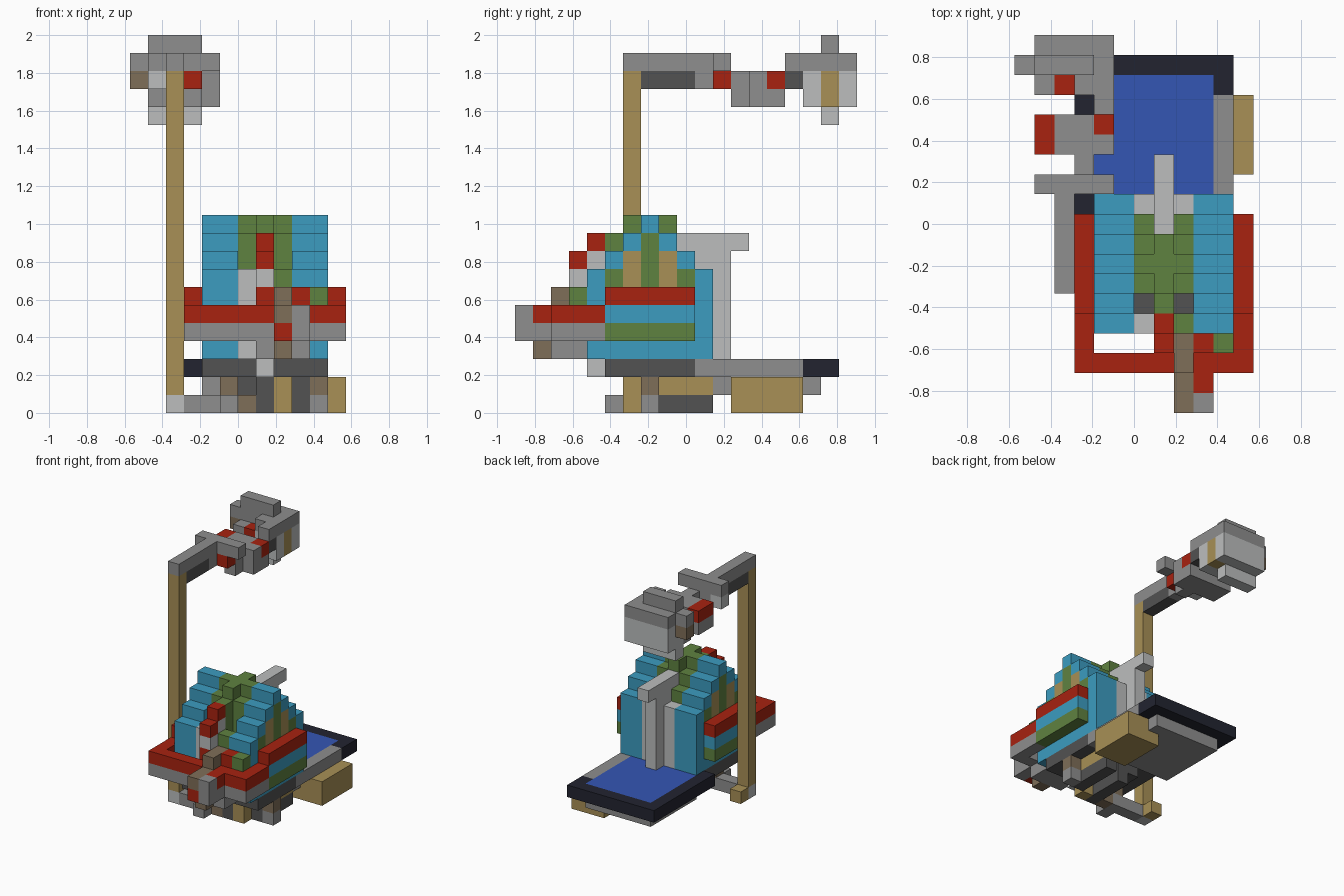
import bpy
import bmesh
from mathutils import Vector

cube = bpy.data.objects.get("Cube")
if cube:
    bpy.data.objects.remove(cube, do_unlink=True)

UNIT = 2 / 21
ORIGIN = Vector((-6, -9.5, 0))


def linear(code):
    channels = [int(code[i:i + 2], 16) / 255 for i in range(0, 6, 2)]
    return [((c + 0.055) / 1.055) ** 2.4 for c in channels] + [1]


palette = dict(
    red="a82210", blue="3c9cc0", green="5f8240", tan="a89056", brown="7f6e58",
    grey="8e8e8e", pale="bcbebe", dark="525252", black="222430", screen="3456b4",
)
names = list(palette)
materials = []
for name, code in palette.items():
    mat = bpy.data.materials.new(name + "_brick")
    mat.use_nodes = True
    mat.diffuse_color = linear(code)
    mat.node_tree.nodes["Principled BSDF"].inputs["Base Color"].default_value = linear(code)
    materials.append(mat)

cells = {}


def box(part, color, xs, ys, zs):
    """Fill a block of grid cells; a later block replaces an earlier one."""
    for x in range(*xs):
        for y in range(*ys):
            for z in range(*zs):
                cells[x, y, z] = (part, color)


def pair(part, color, xs, ys, zs):
    """The same block on both sides of the tower's middle plane."""
    box(part, color, xs, ys, zs)
    box(part, color, (15 - xs[1], 15 - xs[0]), ys, zs)


# Rear tray with a dark rim and a blue panel
box("tray_rim", "black", (3, 11), (10, 18), (2, 3))
box("tray_panel", "screen", (4, 10), (10, 17), (2, 3))
box("tray_side", "grey", (10, 11), (10, 16), (2, 3))
box("tray_slab", "grey", (4, 10), (11, 17), (1, 2))
box("tray_block", "tan", (9, 12), (12, 16), (0, 2))

# Base plate and the small feet beneath it
box("base_plate", "dark", (4, 11), (5, 10), (2, 3))
box("base_pin", "pale", (7, 8), (4, 5), (2, 3))
box("foot_beam", "grey", (3, 6), (6, 7), (0, 1))
box("foot_beam", "grey", (5, 6), (5, 6), (0, 1))
box("foot_cross", "dark", (6, 8), (7, 10), (1, 2))
box("foot_cross", "dark", (7, 8), (6, 10), (0, 2))
box("foot_cross", "dark", (9, 10), (7, 11), (0, 2))
box("foot_bar", "tan", (9, 10), (8, 11), (1, 2))
box("foot_post", "tan", (8, 9), (6, 7), (0, 2))
box("foot_stub", "brown", (6, 7), (6, 7), (0, 1))
box("foot_stub", "brown", (5, 6), (6, 7), (1, 2))
box("foot_stub", "brown", (10, 11), (7, 8), (1, 2))
box("foot_tip", "grey", (10, 11), (7, 8), (0, 1))

# Stepped tower: each row rises toward the middle
for row in range(4, 11):
    top = 11 - abs(row - 7)
    pair("tower_steps", "blue", (4, 6), (row, row + 1), (3, top))
    if 4 < row < 10:
        color = "tan" if row in (6, 8) else "green"
        pair("tower_windows", color, (4, 5), (row, row + 1), (7, top - 1))
    if 5 < row < 10:
        pair("tower_core", "green", (6, 7), (row, row + 1), (3, top))
box("tower_core", "green", (7, 8), (5, 10), (3, 9))
box("tower_core", "green", (7, 8), (5, 9), (3, 10))
box("tower_crown", "green", (7, 8), (6, 9), (10, 11))

# Back spine and its overhanging bar
box("spine", "pale", (6, 9), (10, 11), (3, 8))
box("spine", "pale", (7, 8), (10, 12), (3, 9))
box("spine_bar", "pale", (7, 8), (9, 13), (9, 10))

# Surrounding rails, higher along the sides
for level, color in ((4, "green"), (5, "blue"), (6, "red")):
    pair("side_rail", color, (3, 4), (5, 10), (level, level + 1))
for level, color in ((4, "grey"), (5, "red")):
    pair("rail_return", color, (3, 4), (2, 5), (level, level + 1))
    box("front_rail", color, (3, 12), (2, 3), (level, level + 1))

# Front ornaments
box("front_post", "pale", (6, 7), (4, 5), (3, 8))
box("green_post", "green", (8, 9), (4, 5), (3, 8))
box("ridge_core", "pale", (7, 8), (4, 5), (3, 9))
box("ridge_core", "pale", (7, 8), (3, 4), (7, 8))
box("ridge", "red", (7, 8), (3, 4), (6, 7))
box("ridge", "red", (7, 8), (3, 4), (8, 9))
box("ridge", "red", (7, 8), (4, 5), (9, 10))
box("prow_base", "grey", (7, 10), (2, 4), (3, 4))
box("prow_base", "grey", (8, 10), (1, 4), (4, 5))
box("prow_keel", "brown", (8, 9), (1, 2), (3, 4))
box("prow_nose", "red", (8, 9), (0, 1), (4, 5))
box("prow_nose", "grey", (9, 10), (0, 1), (4, 6))
box("prow_deck", "brown", (8, 9), (0, 4), (5, 6))
box("prow_deck", "brown", (8, 9), (2, 4), (6, 7))
box("prow_stripe", "red", (9, 10), (1, 4), (5, 6))
box("prow_stripe", "red", (9, 10), (3, 4), (6, 7))
box("prow_corner", "green", (10, 11), (3, 4), (6, 7))

# Tall pole and its overhead arm
box("pole", "tan", (2, 3), (6, 7), (1, 19))
box("pole_foot", "pale", (2, 3), (6, 7), (0, 1))
box("pole_heel", "tan", (2, 3), (7, 8), (0, 1))
box("arm", "grey", (2, 3), (6, 12), (19, 20))
box("arm_underside", "dark", (2, 3), (7, 10), (18, 19))
box("arm_crossbar", "grey", (1, 5), (11, 12), (19, 20))
box("arm_joint", "grey", (2, 3), (10, 12), (18, 19))
box("arm_clip", "pale", (1, 2), (11, 12), (18, 19))
box("arm_clip", "red", (3, 4), (11, 12), (18, 19))

# Hanging body between arm and head
box("neck", "grey", (3, 4), (12, 13), (17, 19))
box("hanging_body", "grey", (2, 5), (13, 15), (17, 19))
box("hanging_side", "grey", (1, 2), (13, 15), (17, 18))
box("hanging_side", "red", (1, 2), (13, 15), (18, 19))
box("hanging_light", "red", (4, 5), (14, 15), (18, 19))
box("head_link", "dark", (4, 5), (15, 16), (18, 19))
box("head_arm", "grey", (4, 5), (15, 17), (19, 20))

# Rounded head at the far end
box("head_cap", "grey", (1, 4), (17, 18), (20, 21))
box("head_brim", "grey", (0, 5), (17, 18), (19, 20))
box("head_brim", "grey", (1, 5), (18, 19), (19, 20))
box("head_brim", "grey", (3, 4), (16, 17), (19, 20))
box("head_shell", "pale", (1, 5), (18, 19), (17, 19))
box("head_shell", "pale", (1, 4), (17, 18), (16, 19))
box("head_shell", "pale", (3, 5), (16, 17), (17, 19))
box("head_cheek", "grey", (1, 2), (16, 17), (17, 19))
box("head_eye", "red", (2, 3), (16, 17), (18, 19))
box("head_ear", "tan", (4, 5), (17, 18), (17, 19))
box("head_ear", "brown", (0, 1), (17, 18), (18, 19))

# Turn each part's exposed cell faces into one mesh
axes = [Vector(a) for a in ((1, 0, 0), (0, 1, 0), (0, 0, 1))]
parts = {}
for cell, (part, color) in cells.items():
    parts.setdefault(part, []).append((cell, color))

for part, members in parts.items():
    bm = bmesh.new()
    for cell, color in members:
        center = Vector(cell) + Vector((0.5, 0.5, 0.5))
        for i, axis in enumerate(axes):
            for sign in (-1, 1):
                normal = axis * sign
                if tuple(int(c) for c in Vector(cell) + normal) in cells:
                    continue
                u = axes[(i + 1) % 3] * sign
                v = axes[(i + 2) % 3]
                ring = (-u - v, u - v, u + v, v - u)
                verts = [bm.verts.new((center + (normal + r) / 2 + ORIGIN) * UNIT) for r in ring]
                bm.faces.new(verts).material_index = names.index(color)
    bmesh.ops.remove_doubles(bm, verts=bm.verts, dist=UNIT / 100)
    mesh = bpy.data.meshes.new(part)
    bm.to_mesh(mesh)
    bm.free()
    for mat in materials:
        mesh.materials.append(mat)
    bpy.context.collection.objects.link(bpy.data.objects.new(part, mesh))
